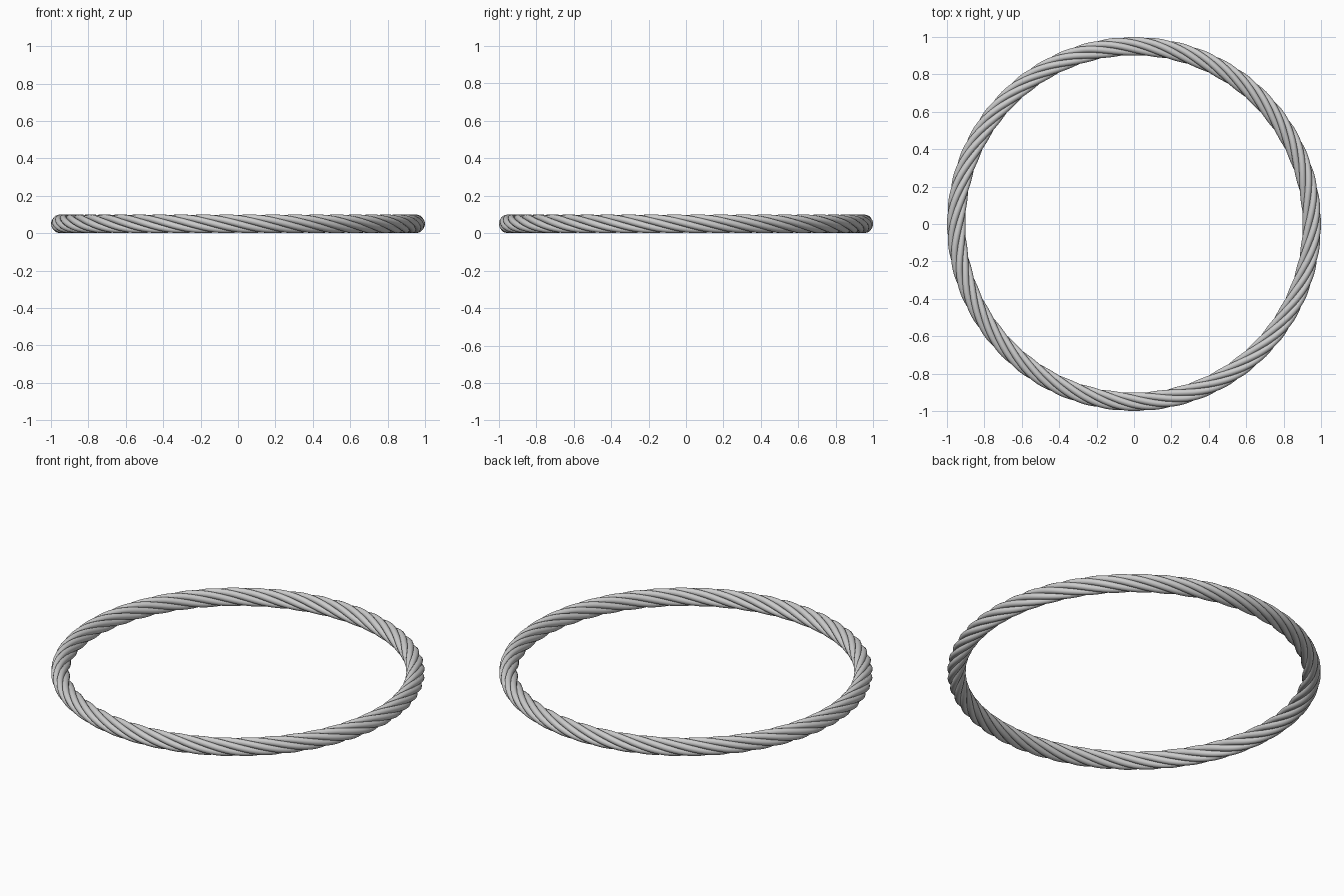
import bpy
from math import cos, sin, pi

if "Cube" in bpy.data.objects:
    bpy.data.objects.remove(bpy.data.objects["Cube"])

RING_R = 0.95       # radius of the rope's centre line
STRANDS = 6         # strands laid around the core
TWISTS = 8          # full turns of each strand around the ring
LAY_R = 0.0325      # distance of strand centre from rope centre
STRAND_R = 0.0175   # strand thickness
HEIGHT = LAY_R + STRAND_R
STEPS = 400


def closed_tube(name, points, radius):
    """Round tube along a closed loop of points, converted to a mesh."""
    curve = bpy.data.curves.new(name, 'CURVE')
    curve.dimensions = '3D'
    curve.bevel_depth = radius
    curve.bevel_resolution = 4
    spline = curve.splines.new('POLY')
    spline.points.add(len(points) - 1)
    for p, co in zip(spline.points, points):
        p.co = (*co, 1)
    spline.use_cyclic_u = True
    spline.use_smooth = True
    obj = bpy.data.objects.new(name, curve)
    bpy.context.collection.objects.link(obj)
    bpy.ops.object.select_all(action='DESELECT')
    obj.select_set(True)
    bpy.context.view_layer.objects.active = obj
    bpy.ops.object.convert(target='MESH')
    bpy.ops.object.shade_smooth()
    return bpy.context.object


def strand_path(phase):
    """Helix wound around the ring."""
    pts = []
    for i in range(STEPS):
        t = 2 * pi * i / STEPS
        a = phase - TWISTS * t
        r = RING_R + LAY_R * cos(a)
        pts.append((r * cos(t), r * sin(t), HEIGHT + LAY_R * sin(a)))
    return pts


# Twisted outer strands
for k in range(STRANDS):
    closed_tube(f"rope_strand_{k + 1}", strand_path(2 * pi * k / STRANDS), STRAND_R)
